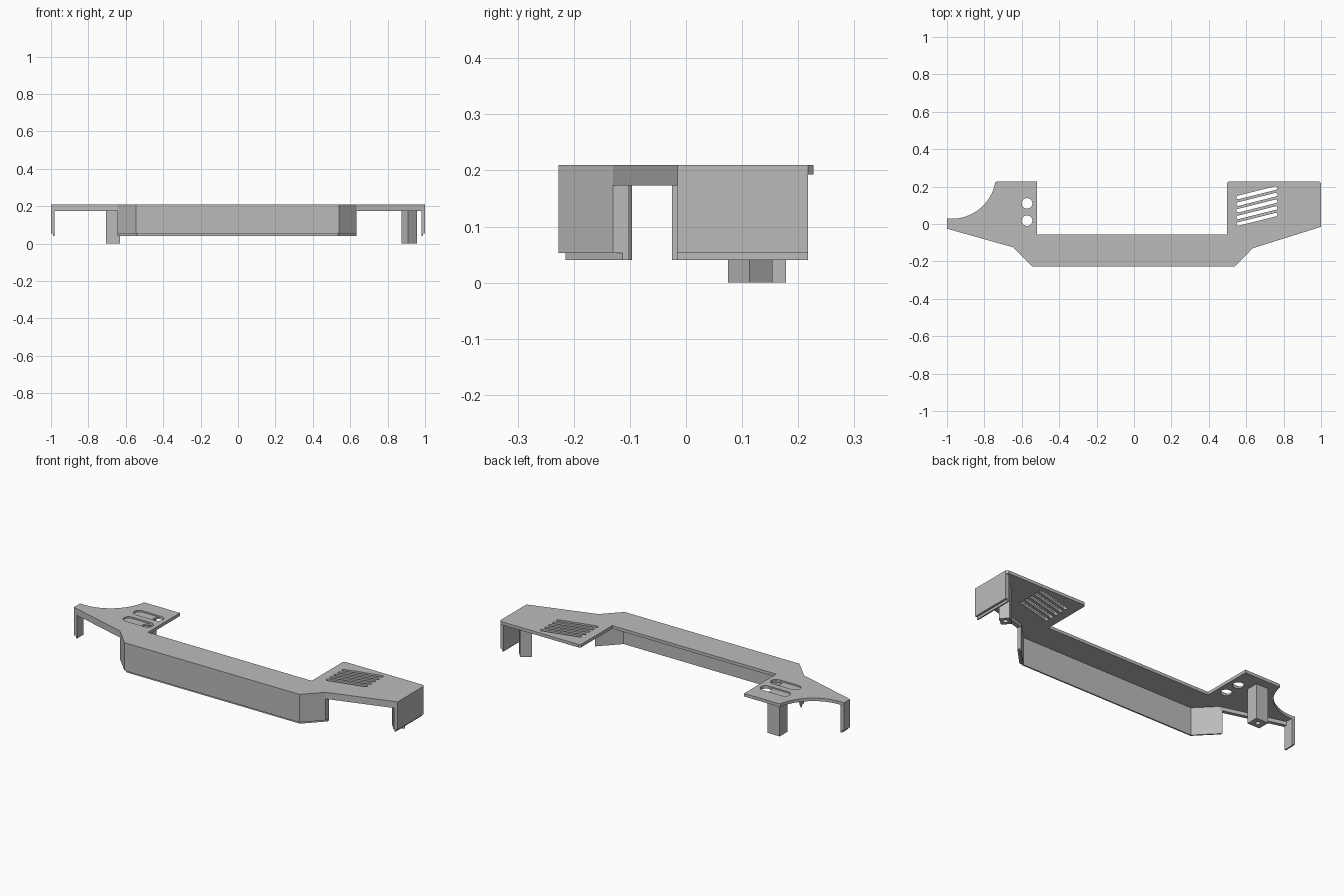
import bpy
import bmesh
from math import cos, sin, pi, radians
from mathutils import Vector

if "Cube" in bpy.data.objects:
    bpy.data.objects.remove(bpy.data.objects["Cube"])

# One grey plastic for everything
grey = bpy.data.materials.new("grey plastic")
grey.use_nodes = True
grey.diffuse_color = (0.5, 0.5, 0.5, 1)
grey.node_tree.nodes["Principled BSDF"].inputs["Base Color"].default_value = (0.5, 0.5, 0.5, 1)

TOP, PLATE_Z, SKIRT_Z, WALL_Z, LIP_Z = 0.21, 0.193, 0.173, 0.053, 0.04
OUTER, FULL = 0.012, 0.02   # thickness of the outer skin and of the whole wall


def prism(name, outline, z0, z1):
    """Extrude a flat outline from z0 up to z1."""
    bm = bmesh.new()
    face = bm.faces.new([bm.verts.new((x, y, z0)) for x, y in outline])
    ext = bmesh.ops.extrude_face_region(bm, geom=[face])
    for v in ext["geom"]:
        if isinstance(v, bmesh.types.BMVert):
            v.co.z = z1
    bmesh.ops.recalc_face_normals(bm, faces=bm.faces)
    mesh = bpy.data.meshes.new(name)
    bm.to_mesh(mesh)
    bm.free()
    mesh.materials.append(grey)
    obj = bpy.data.objects.new(name, mesh)
    bpy.context.collection.objects.link(obj)
    return obj


def rect(x0, x1, y0, y1):
    return [(x0, y0), (x1, y0), (x1, y1), (x0, y1)]


def arc(cx, cy, r, a0, a1, n=16):
    return [(cx + r * cos(radians(a0 + (a1 - a0) * i / n)),
             cy + r * sin(radians(a0 + (a1 - a0) * i / n))) for i in range(n + 1)]


def slot(x0, y0, x1, y1, r):
    """Rounded slot outline between two centres."""
    d = Vector((x1 - x0, y1 - y0))
    a = -d.angle_signed(Vector((1, 0))) if d.length else 0
    a = a * -180 / pi if d.y * a < 0 else a * 180 / pi
    return arc(x1, y1, r, a - 90, a + 90) + arc(x0, y0, r, a + 90, a + 270)


def offset(path, d):
    """Shift a path inward with mitred corners; the ends stay at their own x."""
    pts = [Vector(p) for p in path]
    normals = []
    for a, b in zip(pts, pts[1:]):
        t = (b - a).normalized()
        normals.append(Vector((-t.y, t.x)))
    out = [pts[0] + Vector((0, d / normals[0].y))]
    for p, n, m in zip(pts[1:], normals, normals[1:]):
        out.append(p + (n + m) * d / (1 + n.dot(m)))
    out.append(pts[-1] + Vector((0, d / normals[-1].y)))
    return [tuple(p) for p in out]


def strip(name, path, d0, d1, z0, z1):
    return prism(name, offset(path, d0) + offset(path, d1)[::-1], z0, z1)


def cut(obj, outline, z0, z1):
    """Subtract a prism from an object."""
    cutter = prism("cutter", outline, z0, z1)
    cutter.hide_render = True
    mod = obj.modifiers.new("cut", "BOOLEAN")
    mod.operation = "DIFFERENCE"
    mod.solver = "EXACT"
    mod.object = cutter
    bpy.context.view_layer.objects.active = obj
    bpy.ops.object.modifier_apply(modifier=mod.name)
    bpy.data.objects.remove(cutter)


# Top plate with two ears and a concave sweep on one of them
front = [(-1, -0.025), (-0.645, -0.125), (-0.545, -0.227),
         (0.54, -0.227), (0.634, -0.13), (1, -0.015)]
right_ear = [(1, 0.217), (0.99, 0.227), (0.507, 0.227), (0.497, 0.217), (0.497, -0.057)]
left_ear = [(-0.519, -0.057), (-0.519, 0.227), (-0.733, 0.227)]
sweep = arc(-0.975, 0.265, 0.237, -10, -90, 20)
plate = prism("top_plate", front + right_ear + left_ear + sweep + [(-1, 0.03)], PLATE_Z, TOP)

# Slanted vents
for i in range(5):
    y = i * 0.0355
    cut(plate, slot(0.557, 0.0 + y, 0.757, 0.05 + y, 0.0095), 0.1, 0.3)

# Shallow keyhole pockets, each with a through hole at one end
for y in (0.018, 0.11):
    cut(plate, slot(-0.69, y, -0.572, y, 0.029), 0.202, 0.3)
    cut(plate, arc(-0.572, y, 0.0285, 0, 350, 35), 0.1, 0.3)

# Front skirt, deep middle wall and its stepped lip
strip("front_skirt", front, 0, FULL, SKIRT_Z, PLATE_Z)
strip("front_wall", front[1:5], 0, FULL, WALL_Z, SKIRT_Z)
strip("front_wall_lip", front[1:5], OUTER, FULL, LIP_Z, WALL_Z)

# End walls with lips
for side, name, y0, y1 in ((-1, "right_end", -0.025, 0.03), (1, "left_end", -0.015, 0.217)):
    prism(name + "_wall", rect(*sorted((side, side * (1 - FULL))), y0, y1), WALL_Z, PLATE_Z)
    prism(name + "_lip", rect(*sorted((side * (1 - OUTER), side * (1 - FULL))), y0, y1),
          LIP_Z, WALL_Z)

# Screw posts with blind holes from below
posts = {
    "right_post": rect(-0.706, -0.631, 0.11, 0.178),
    "left_post": [(0.91, 0.075), (0.956, 0.113), (0.921, 0.154), (0.875, 0.116)],
}
for name, outline in posts.items():
    post = prism(name, outline, 0, PLATE_Z)
    cx = sum(p[0] for p in outline) / 4
    cy = sum(p[1] for p in outline) / 4
    cut(post, arc(cx, cy, 0.013, 0, 345, 23), -0.1, 0.08)
